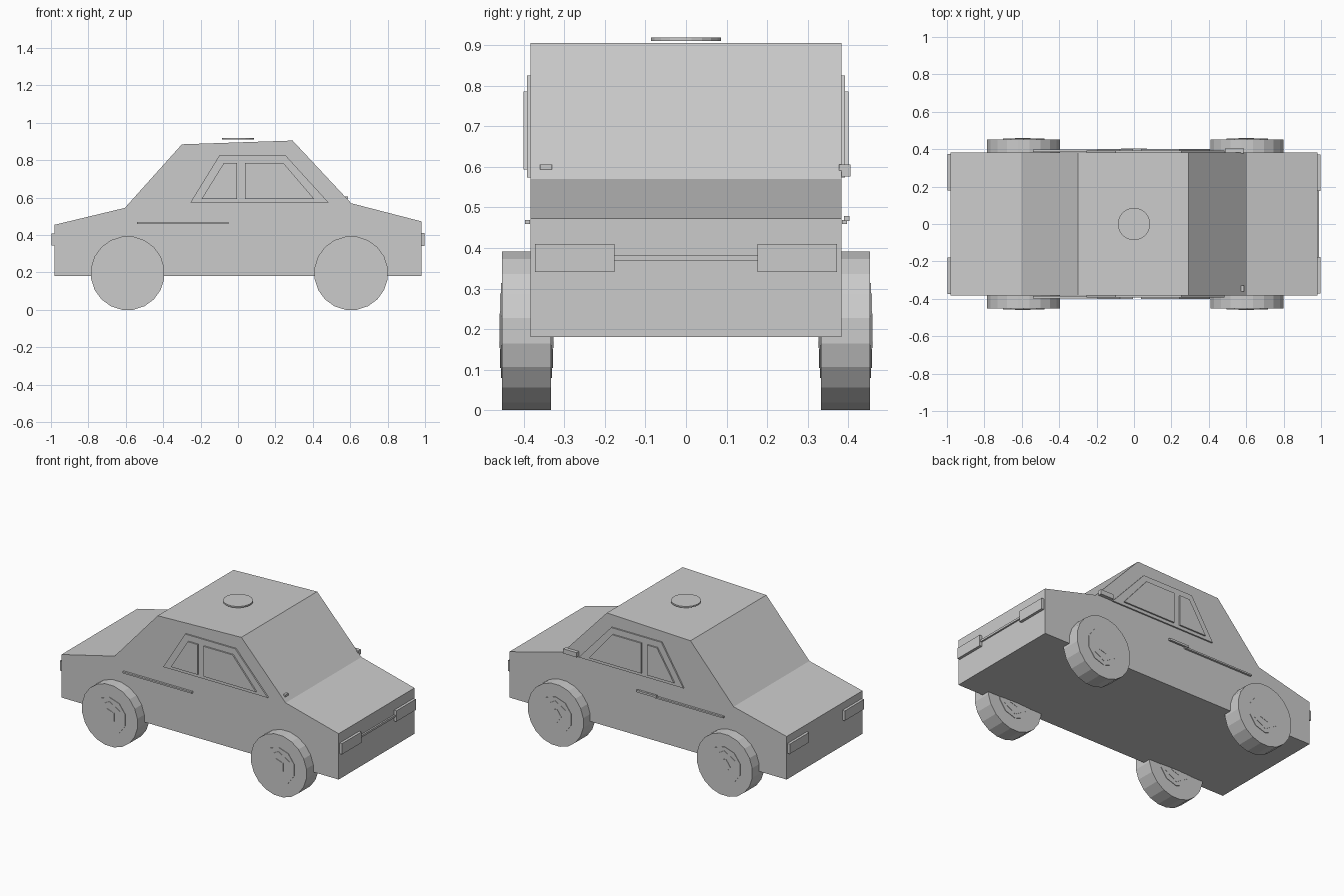
import bpy
import math
from mathutils import Matrix

cube = bpy.data.objects.get("Cube")
if cube:
    bpy.data.objects.remove(cube, do_unlink=True)

GREY = (0.6, 0.6, 0.6, 1.0)
paint = bpy.data.materials.new("light_grey")
paint.use_nodes = True
paint.diffuse_color = GREY
for node in paint.node_tree.nodes:
    if node.type == 'BSDF_PRINCIPLED':
        node.inputs["Base Color"].default_value = GREY


def prism(name, profile, y0, y1):
    """Extrude an (x, z) outline from y0 to y1 (outline runs anticlockwise from -y)."""
    n = len(profile)
    y0, y1 = min(y0, y1), max(y0, y1)
    verts = [(x, y0, z) for x, z in profile] + [(x, y1, z) for x, z in profile]
    faces = [tuple(range(n)), tuple(reversed(range(n, 2 * n)))]
    faces += [(i, i + n, (i + 1) % n + n, (i + 1) % n) for i in range(n)]
    mesh = bpy.data.meshes.new(name)
    mesh.from_pydata(verts, [], faces)
    mesh.materials.append(paint)
    obj = bpy.data.objects.new(name, mesh)
    bpy.context.collection.objects.link(obj)
    return obj


def box(name, x0, x1, y0, y1, z0, z1):
    return prism(name, [(x0, z0), (x1, z0), (x1, z1), (x0, z1)], y0, y1)


def ring(radius, sides, cx=0.0, cz=0.0):
    """Regular polygon with a flat side facing +x."""
    step = 2 * math.pi / sides
    return [(cx + radius * math.cos((i + 0.5) * step),
             cz + radius * math.sin((i + 0.5) * step)) for i in range(sides)]


# Body shell
SIDE = 0.383
prism("car_body", [(-0.98, 0.18), (0.98, 0.18), (0.98, 0.473), (0.605, 0.57),
                   (0.292, 0.905), (-0.3, 0.885), (-0.605, 0.545), (-0.98, 0.455)],
      -SIDE, SIDE)

# Roof disc, turned flat and floating just above the roof
disc = prism("roof_disc", ring(0.087, 20), -0.0045, 0.0045)
disc.data.transform(Matrix.Translation((0, 0, 0.914)) @ Matrix.Rotation(math.pi / 2, 4, 'X'))

# Outlines of the side glazing
frame = [(-0.255, 0.573), (0.485, 0.573), (0.255, 0.825), (-0.1, 0.825)]
rear_pane = [(-0.195, 0.593), (-0.005, 0.593), (-0.005, 0.786), (-0.075, 0.786)]
front_pane = [(0.037, 0.593), (0.407, 0.593), (0.242, 0.786), (0.037, 0.786)]

# Parts repeated on both sides
for side, s in (("right", -1), ("left", 1)):
    prism(side + "_window_frame", frame, s * 0.38, s * 0.392)
    prism(side + "_rear_window", rear_pane, s * 0.385, s * 0.401)
    prism(side + "_front_window", front_pane, s * 0.385, s * 0.401)
    box(side + "_trim_strip", -0.54, -0.05, s * 0.384, s * 0.397, 0.459, 0.469)
    box(side + "_headlight", 0.975, 0.997, s * 0.176, s * 0.372, 0.341, 0.41)
    box(side + "_taillight", -0.997, -0.975, s * 0.18, s * 0.375, 0.345, 0.408)

    # Wheels with shallow stepped hubs on both faces
    for end, cx in (("rear", -0.59), ("front", 0.605)):
        name = side + "_" + end
        cz = 0.196
        prism(name + "_wheel", ring(0.198, 20, cx, cz), s * 0.333, s * 0.453)
        for part, radius, sides, depth in (("hub_plate", 0.117, 10, 0.003),
                                           ("hub_cap", 0.092, 6, 0.005),
                                           ("hub_nut", 0.045, 5, 0.007)):
            prism(name + "_" + part, ring(radius, sides, cx, cz),
                  s * (0.333 - depth), s * (0.453 + depth))

# Bar joining the headlights
box("grille_bar", 0.975, 0.99, -0.18, 0.18, 0.368, 0.381)

# Driver's mirror, door handle and windscreen stub
box("left_mirror", 0.49, 0.585, 0.377, 0.405, 0.576, 0.606)
box("left_door_handle", -0.07, 0.07, 0.39, 0.403, 0.466, 0.479)
box("windscreen_stub", 0.565, 0.587, -0.36, -0.33, 0.593, 0.606)
